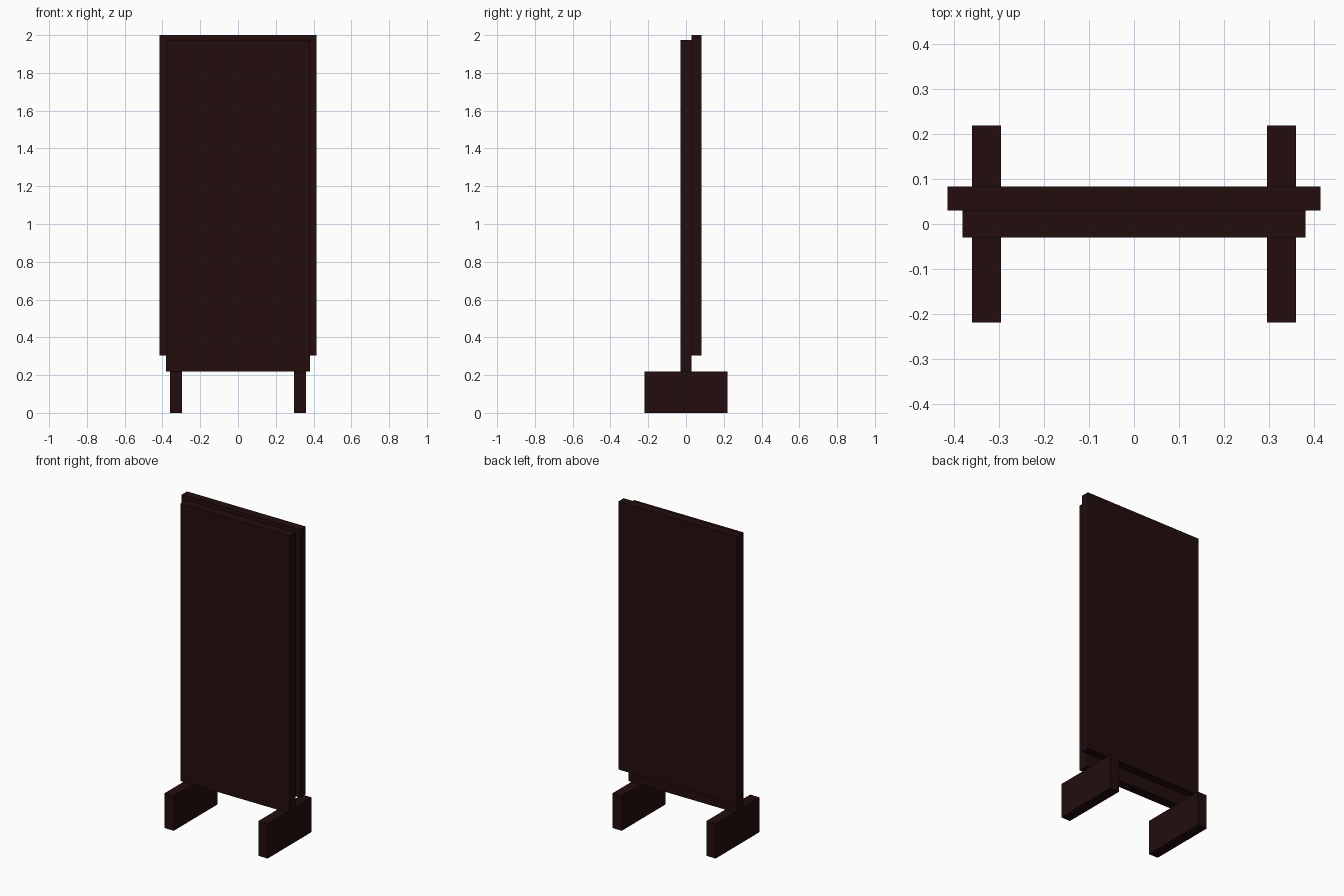
import bpy
import bmesh
from mathutils import Matrix, Vector

cube = bpy.data.objects.get("Cube")
if cube:
    bpy.data.objects.remove(cube, do_unlink=True)

# Single dark brown finish
brown = bpy.data.materials.new("dark_brown")
brown.use_nodes = True
colour = (0.017, 0.0042, 0.004, 1)
brown.diffuse_color = colour
brown.node_tree.nodes["Principled BSDF"].inputs["Base Color"].default_value = colour


def box(name, low, high):
    """Add a box spanning two opposite corners."""
    low, high = Vector(low), Vector(high)
    bm = bmesh.new()
    bmesh.ops.create_cube(bm, size=1)
    size = high - low
    bm.transform(Matrix.Translation((low + high) / 2) @ Matrix.Diagonal((*size, 1)))
    mesh = bpy.data.meshes.new(name)
    bm.to_mesh(mesh)
    bm.free()
    mesh.materials.append(brown)
    obj = bpy.data.objects.new(name, mesh)
    bpy.context.collection.objects.link(obj)
    return obj


# Upright boards
box("front_panel", (-0.382, -0.03, 0.22), (0.382, 0.03, 1.974))
box("back_panel", (-0.415, 0.03, 0.304), (0.415, 0.083, 2))

# Feet running front to back
foot_inner, foot_outer, foot_reach, foot_top = 0.296, 0.361, 0.219, 0.22
for name, side in (("left_foot", 1), ("right_foot", -1)):
    x_low, x_high = sorted((side * foot_inner, side * foot_outer))
    box(name, (x_low, -foot_reach, 0), (x_high, foot_reach, foot_top))
